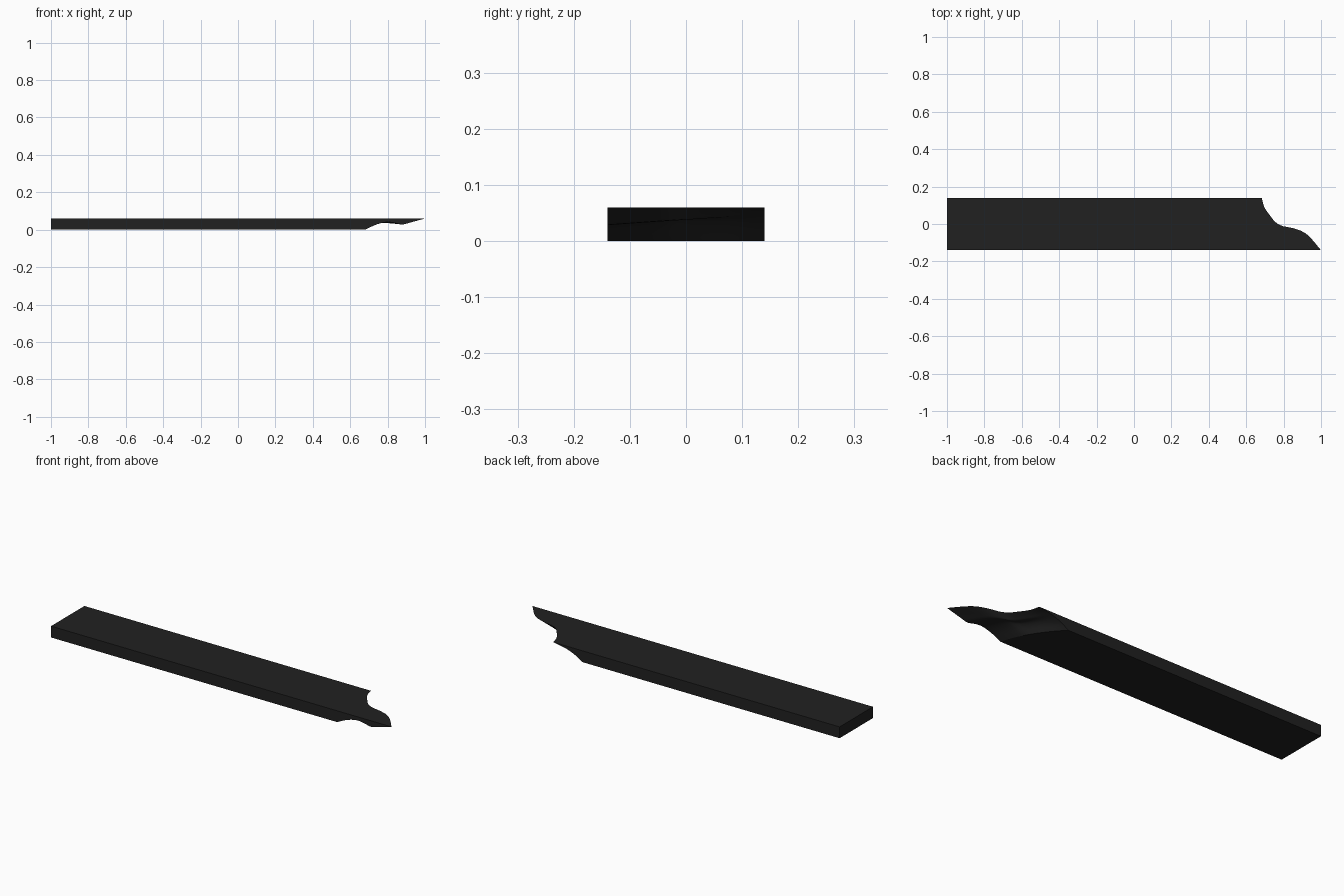
import bpy, bmesh
from mathutils import Vector

if "Cube" in bpy.data.objects:
    bpy.data.objects.remove(bpy.data.objects["Cube"])

HALF, THICK = 0.14, 0.06
ROWS, COLS = 24, 20


def spline(pts, x):
    """Smooth curve y(x) through points with ascending x."""
    n = len(pts)
    i = max(k for k in range(n - 1) if pts[k][0] <= x + 1e-9)

    def slope(k):
        a, b = pts[max(k - 1, 0)], pts[min(k + 1, n - 1)]
        return (b[1] - a[1]) / (b[0] - a[0])
    (x0, y0), (x1, y1) = pts[i], pts[i + 1]
    h = x1 - x0
    t = (x - x0) / h
    return (y0 * (1 + 2 * t) * (1 - t) ** 2 + slope(i) * h * t * (1 - t) ** 2
            + y1 * t * t * (3 - 2 * t) + slope(i + 1) * h * t * t * (t - 1))


# top outline of the broken end: (y, x)
top_edge = [(-0.14, 1.0), (-0.06, 0.93), (-0.035, 0.89), (-0.022, 0.85),
            (-0.01, 0.79), (0.01, 0.757), (0.035, 0.735), (0.09, 0.697), (0.14, 0.683)]
# height of the broken end along the front and back side: (fraction, z)
front_cut = [(0, 0), (0.19, 0.028), (0.37, 0.041), (0.5, 0.036),
             (0.62, 0.028), (0.75, 0.038), (1, 0.06)]
back_cut = [(0, 0), (0.25, 0.026), (0.58, 0.047), (1, 0.06)]

mat = bpy.data.materials.new("charcoal black")
mat.diffuse_color = (0.015, 0.015, 0.015, 1)
mat.use_nodes = True
mat.node_tree.nodes["Principled BSDF"].inputs["Base Color"].default_value = mat.diffuse_color

# plank with a splintered, wavy end
bm = bmesh.new()
grid = []
for j in range(ROWS + 1):
    v = j / ROWS
    y = -HALF + 2 * HALF * v
    xt = spline(top_edge, y)
    xb = 0.68 - 0.17 * v + 0.1 * v * (1 - v)
    row = []
    for i in range(COLS + 1):
        s = i / COLS
        z = spline(front_cut, s) * (1 - v) + spline(back_cut, s) * v
        row.append(bm.verts.new((xb + (xt - xb) * s, y, min(max(z, 0), THICK))))
    grid.append(row)
fb, ft, bb, bt = [bm.verts.new((-1, y, z)) for y in (-HALF, HALF) for z in (0, THICK)]
for j in range(ROWS):
    for i in range(COLS):
        f = bm.faces.new((grid[j][i], grid[j + 1][i], grid[j + 1][i + 1], grid[j][i + 1]))
        f.smooth = True
bm.faces.new([ft] + [r[-1] for r in grid] + [bt])     # top
bm.faces.new([fb] + [r[0] for r in grid] + [bb])      # bottom
bm.faces.new([fb] + grid[0] + [ft])                   # front side
bm.faces.new([bb] + grid[-1] + [bt])                  # back side
bm.faces.new([fb, ft, bt, bb])                        # square end
bmesh.ops.recalc_face_normals(bm, faces=bm.faces)
flat = [f for f in bm.faces if len(f.verts) > 4]
for e in bm.edges:
    if any(not f.smooth for f in e.link_faces):
        e.smooth = False
bmesh.ops.triangulate(bm, faces=flat)
me = bpy.data.meshes.new("broken_plank")
bm.to_mesh(me)
bm.free()
me.materials.append(mat)
ob = bpy.data.objects.new("broken_plank", me)
bpy.context.collection.objects.link(ob)
